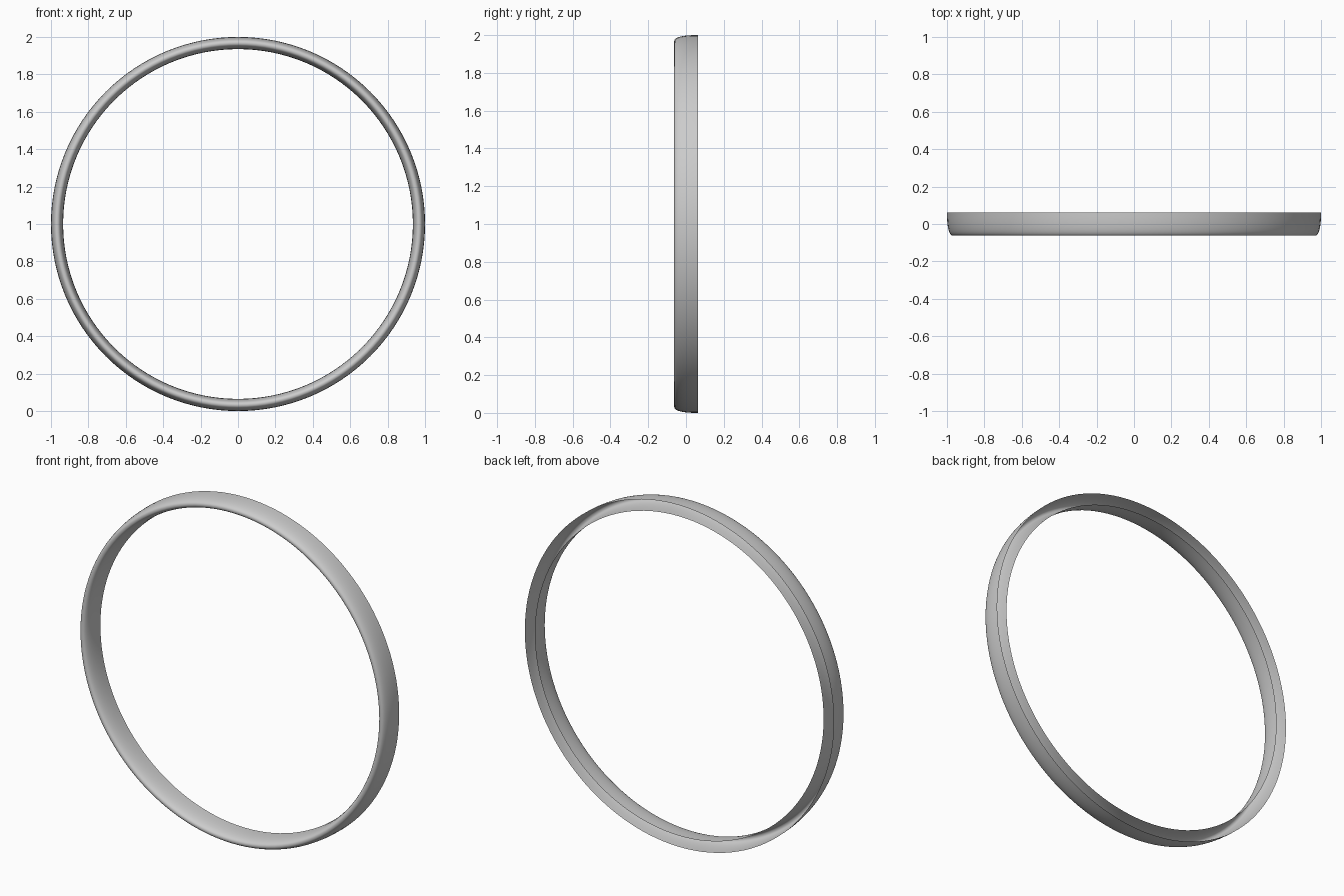
import bpy, bmesh, math

if "Cube" in bpy.data.objects:
    bpy.data.objects.remove(bpy.data.objects["Cube"])

R_MID, HALF_W = 0.9675, 0.0325   # ring centre line and half of the rim width
BACK, DEPTH = 0.0625, 0.125      # open back edge and depth of the channel
SEGS, STEPS, POWER = 128, 20, 2.4

# Domed channel cross-section, open at the back: (radius, y)
profile = []
for i in range(STEPS + 1):
    a = math.pi * i / STEPS
    c = math.cos(a)
    s = 0.0 if i in (0, STEPS) else math.sin(a)
    r = R_MID + HALF_W * math.copysign(abs(c) ** (2 / POWER), c)
    profile.append((r, BACK - DEPTH * s ** (2 / POWER)))

# Sweep the cross-section around the y axis
bm = bmesh.new()
rings = []
for j in range(SEGS):
    t = 2 * math.pi * j / SEGS
    rings.append([bm.verts.new((r * math.cos(t), y, 1 + r * math.sin(t))) for r, y in profile])
for j in range(SEGS):
    a, b = rings[j], rings[(j + 1) % SEGS]
    for i in range(STEPS):
        bm.faces.new((a[i], a[i + 1], b[i + 1], b[i])).smooth = True

# Make the outer side of the open shell face outward
bm.normal_update()
bm.faces.ensure_lookup_table()
if bm.faces[0].normal.x < 0:
    bmesh.ops.reverse_faces(bm, faces=bm.faces[:])

mesh = bpy.data.meshes.new("rim_ring")
bm.to_mesh(mesh)
bm.free()
ring = bpy.data.objects.new("rim_ring", mesh)
bpy.context.collection.objects.link(ring)
